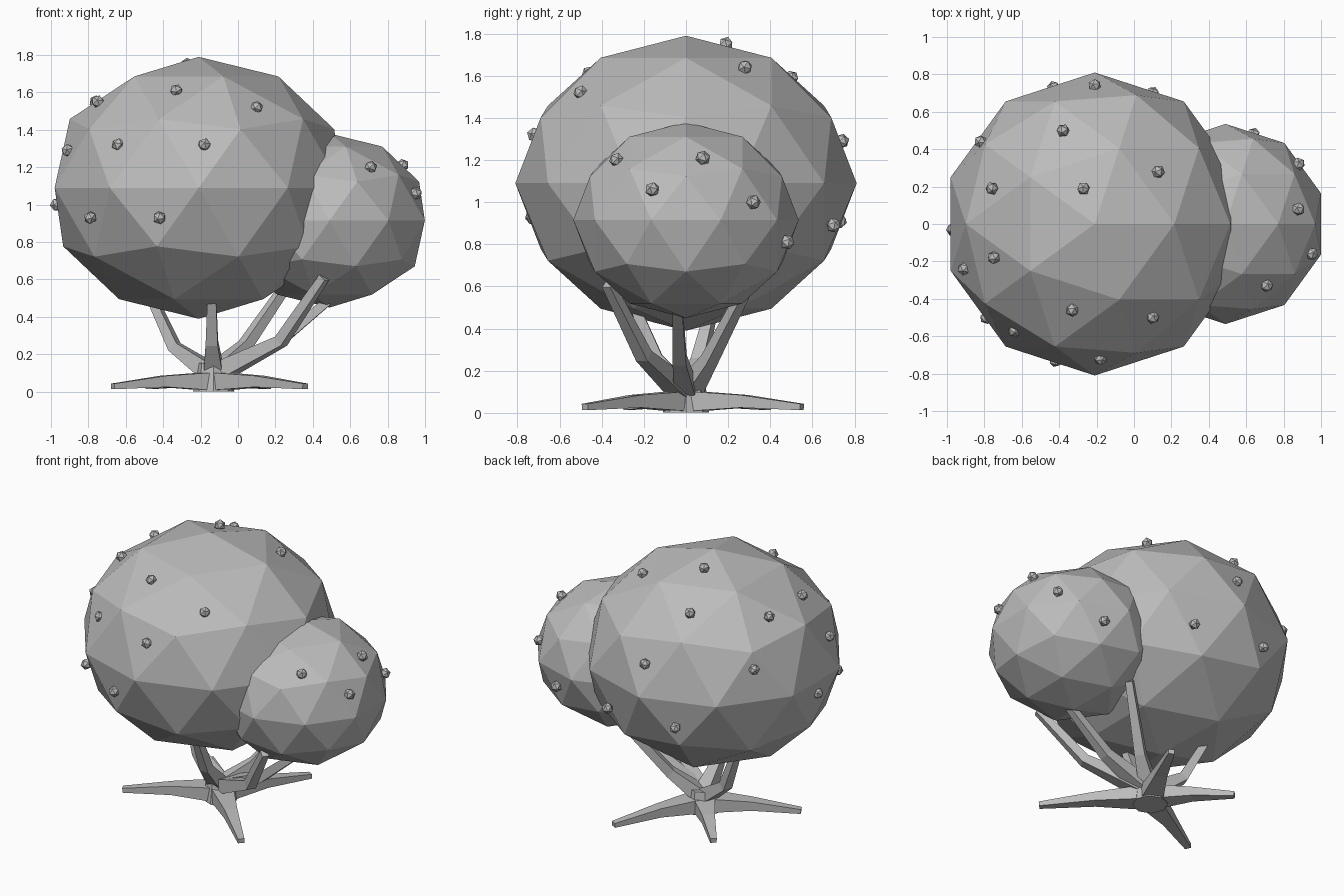
import bpy
import bmesh
from mathutils import Vector, Matrix

default_cube = bpy.data.objects.get("Cube")
if default_cube:
    bpy.data.objects.remove(default_cube, do_unlink=True)

grey = bpy.data.materials.new("plain grey")
grey.use_nodes = True
grey.diffuse_color = (0.5, 0.5, 0.5, 1)
grey.node_tree.nodes["Principled BSDF"].inputs["Base Color"].default_value = (0.5, 0.5, 0.5, 1)


def add_object(name, bm):
    """Turn a bmesh into a flat shaded object in the scene."""
    bmesh.ops.recalc_face_normals(bm, faces=bm.faces)
    mesh = bpy.data.meshes.new(name)
    bm.to_mesh(mesh)
    bm.free()
    mesh.materials.append(grey)
    obj = bpy.data.objects.new(name, mesh)
    bpy.context.collection.objects.link(obj)
    return obj


def foliage_ball(name, centre, radius, half_height):
    """Faceted ball of leaves, slightly squashed in height."""
    bm = bmesh.new()
    squash = Matrix.Diagonal((radius, radius, half_height, 1))
    bmesh.ops.create_icosphere(bm, subdivisions=2, radius=1,
                               matrix=Matrix.Translation(centre) @ squash)
    return add_object(name, bm)


def berries(name, centre, places):
    """Small icosahedra, each with a corner pointing out of the ball."""
    bm = bmesh.new()
    for place in places:
        outward = Vector(place) - Vector(centre)
        turn = outward.to_track_quat('Z', 'Y').to_matrix().to_4x4()
        bmesh.ops.create_icosphere(bm, subdivisions=1, radius=0.036,
                                   matrix=Matrix.Translation(place) @ turn)
    return add_object(name, bm)


def limb(name, points, widths, heights):
    """Tapered four sided limb along a path."""
    bm = bmesh.new()
    points = [Vector(p) for p in points]
    along = points[-1] - points[0]
    side = along.cross(Vector((0, 0, 1))).normalized()
    rings = []
    for i, p in enumerate(points):
        tangent = points[min(i + 1, len(points) - 1)] - points[max(i - 1, 0)]
        up = side.cross(tangent).normalized()
        w, h = widths[i] / 2, heights[i] / 2
        corners = ((-w, -h), (w, -h), (w, h), (-w, h))
        rings.append([bm.verts.new(p + side * a + up * b) for a, b in corners])
    for low, high in zip(rings, rings[1:]):
        for k in range(4):
            bm.faces.new((low[k], low[k - 1], high[k - 1], high[k]))
    bm.faces.new(rings[0])
    bm.faces.new(rings[-1])
    return add_object(name, bm)


# Crown: one large and one small ball of leaves
large_centre = (-0.21, 0, 1.09)
small_centre = (0.49, 0, 0.915)
foliage_ball("large_foliage", large_centre, 0.81, 0.70)
foliage_ball("small_foliage", small_centre, 0.535, 0.465)

# Berries scattered on both balls
berries("large_foliage_berries", large_centre, [
    (-.33, -.46, 1.61), (.10, -.50, 1.52), (-.75, -.18, 1.55),
    (-.64, -.57, 1.32), (-.18, -.72, 1.32), (-.91, -.24, 1.29),
    (-.79, -.50, .93), (-.42, -.73, .93), (-.97, -.03, 1),
    (-.27, .19, 1.75), (-.38, .50, 1.59), (.13, .28, 1.64),
    (-.76, .19, 1.55), (-.82, .44, 1.30), (-.21, .74, 1.29),
    (-.43, .73, .91), (.10, .70, .89)])
berries("small_foliage_berries", small_centre, [
    (.71, -.33, 1.20), (.95, -.16, 1.06), (.88, .08, 1.21),
    (.88, .32, 1), (.64, .48, .81)])

# Trunk base: low tapered block where roots and branches meet
hub = Vector((-.13, 0, 0))
bm = bmesh.new()
bmesh.ops.create_cone(bm, cap_ends=True, segments=8, radius1=.11, radius2=.09,
                      depth=.15, matrix=Matrix.Translation(hub + Vector((0, 0, .077))))
add_object("trunk_base", bm)

# Roots: four arms lying on the ground
root_tips = {"front_right": (-.67, -.28), "front_left": (.36, -.48),
             "back_left": (.16, .55), "back_right": (-.48, .39)}
for name, (x, y) in root_tips.items():
    tip = Vector((x, y, .028))
    start = hub + Vector((0, 0, .055))
    middle = start.lerp(tip, .5)
    middle.z = .055
    limb(name + "_root", (start, middle, tip), (.15, .08, .04), (.1, .06, .03))

# Branches: bent limbs reaching up into the foliage
branches = {
    "front_left": ((.23, -.20, .27), (.46, -.37, .61)),
    "left": ((.20, -.03, .25), (.50, -.04, .50)),
    "back_left": ((.04, .11, .25), (.28, .29, .60)),
    "right": ((-.34, .06, .24), (-.47, .13, .52)),
    "front": ((-.14, -.14, .26), (-.14, -.25, .52)),
}
for name, (bend, end) in branches.items():
    start = hub + Vector((0, 0, .09))
    limb(name + "_branch", (start, bend, end), (.11, .065, .045), (.1, .06, .045))
